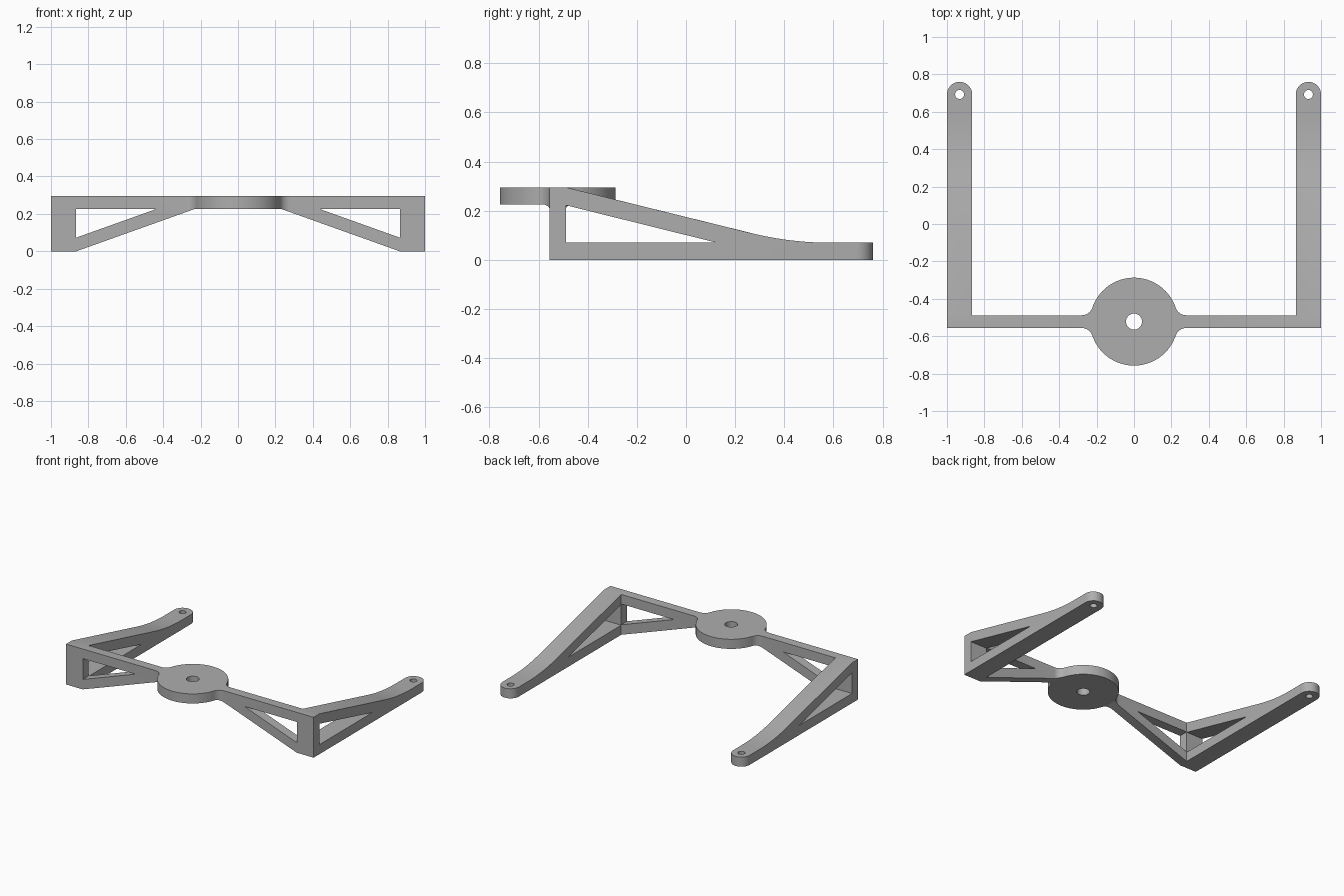
import bpy, bmesh, math
from mathutils import Vector

if "Cube" in bpy.data.objects:
    bpy.data.objects.remove(bpy.data.objects["Cube"])

HUB_Y, HUB_R, HALF, FIL = -0.522, 0.235, 0.034, 0.06
TOP, LOW, BASE = 0.295, 0.225, 0.07
Y0, Y1 = HUB_Y - HALF, HUB_Y + HALF
Y_END, X_IN, ARM_R = 0.76, 0.865, 0.0675

grey = bpy.data.materials.new("grey")
grey.diffuse_color = (0.42, 0.42, 0.42, 1)
grey.use_nodes = True
grey.node_tree.nodes["Principled BSDF"].inputs["Base Color"].default_value = grey.diffuse_color


def prism(name, pts, lo, hi, axis):
    """Extrude a 2D outline along an axis between lo and hi."""
    place = {"x": lambda p, t: (t, p[0], p[1]),
             "y": lambda p, t: (p[0], t, p[1]),
             "z": lambda p, t: (p[0], p[1], t)}[axis]
    bm = bmesh.new()
    a = [bm.verts.new(place(p, lo)) for p in pts]
    b = [bm.verts.new(place(p, hi)) for p in pts]
    bm.faces.new(a)
    bm.faces.new(b[::-1])
    n = len(pts)
    for i in range(n):
        j = (i + 1) % n
        bm.faces.new((a[i], b[i], b[j], a[j]))
    bmesh.ops.recalc_face_normals(bm, faces=bm.faces)
    me = bpy.data.meshes.new(name)
    bm.to_mesh(me)
    bm.free()
    me.materials.append(grey)
    ob = bpy.data.objects.new(name, me)
    bpy.context.collection.objects.link(ob)
    return ob


def combine(ob, tool, op):
    """Apply a boolean and remove the tool."""
    m = ob.modifiers.new("bool", "BOOLEAN")
    m.operation, m.object, m.solver = op, tool, "EXACT"
    bpy.context.view_layer.objects.active = ob
    bpy.ops.object.modifier_apply(modifier=m.name)
    bpy.data.objects.remove(tool, do_unlink=True)


def arc(cx, cy, r, a0, a1, n):
    return [(cx + r * math.cos(a0 + (a1 - a0) * i / n),
             cy + r * math.sin(a0 + (a1 - a0) * i / n)) for i in range(n + 1)]


def circle(cx, cy, r, n):
    return arc(cx, cy, r, 0, 2 * math.pi, n)[:-1]


# Front wall and round hub: plan outline with blended joints
fy = HALF + FIL
fx = math.sqrt((HUB_R + FIL) ** 2 - fy ** 2)
ang = math.atan2(fy, fx)
quarter = [(1, HALF)] + arc(fx, fy, FIL, -math.pi / 2, ang - math.pi, 8)
quarter += arc(0, 0, HUB_R, ang, math.pi / 2, 20)[1:]
half = quarter + [(-x, y) for x, y in quarter[-2::-1]]
outline = half + [(-x, -y) for x, y in half]
bracket = prism("bracket", [(x, y + HUB_Y) for x, y in outline], -0.0, TOP, "z")

# Sloping underside of the wall
under = [(-X_IN, -0.1), (X_IN, -0.1), (X_IN, 0), (0.235, LOW), (-0.235, LOW), (-X_IN, 0)]
combine(bracket, prism("underside_cutter", under, -1, 0, "y"), "DIFFERENCE")

# Triangular windows in the wall
for s in (-1, 1):
    tri = [(s * X_IN, LOW), (s * X_IN, 0.073), (s * 0.44, LOW)]
    combine(bracket, prism("window_cutter", tri, -1, 0, "y"), "DIFFERENCE")
combine(bracket, prism("bore_cutter", circle(0, HUB_Y, 0.043, 32), 0, 1, "z"), "DIFFERENCE")

# Side arms: sloping profile easing into a flat rounded foot
slope = 0.247
top_z = lambda y: TOP - slope * (y - Y1)
knee = Y1 + (TOP - BASE) / slope
p0, p1, p2 = (Vector(p) for p in ((knee - 0.16, top_z(knee - 0.16)), (knee, BASE), (knee + 0.16, BASE)))
curve = [tuple(p0 * (1 - t) ** 2 + p1 * 2 * t * (1 - t) + p2 * t * t) for t in (i / 12 for i in range(13))]
side = [(Y0, 0), (0.9, 0), (0.9, BASE)] + curve[::-1] + [(Y1, TOP), (Y0, TOP)]
for s, label in ((-1, "left"), (1, "right")):
    lo, hi = sorted((s * X_IN, s * 1.0))
    cx, cy = s * (X_IN + ARM_R), Y_END - ARM_R
    arm = prism(label + "_arm", side, lo, hi, "x")
    plan = [(lo, -0.8), (hi, -0.8)] + arc(cx, cy, ARM_R, 0, math.pi, 24)
    combine(arm, prism("plan_cutter", plan, -0.5, 0.5, "z"), "INTERSECT")
    tri = [(Y1, BASE), (0.125, BASE), (Y1, LOW - 0.003)]
    combine(arm, prism("window_cutter", tri, -1.5, 1.5, "x"), "DIFFERENCE")
    combine(arm, prism("hole_cutter", circle(cx, cy, 0.024, 24), -1, 1, "z"), "DIFFERENCE")
    combine(bracket, arm, "UNION")

# Clean flat areas and shade
bm = bmesh.new()
bm.from_mesh(bracket.data)
bmesh.ops.remove_doubles(bm, verts=bm.verts, dist=0.0003)
bmesh.ops.dissolve_limit(bm, angle_limit=0.01, verts=bm.verts, edges=bm.edges)
bm.to_mesh(bracket.data)
bm.free()
bpy.ops.object.select_all(action="DESELECT")
bracket.select_set(True)
bpy.context.view_layer.objects.active = bracket
bpy.ops.object.shade_smooth_by_angle(angle=math.radians(30))
